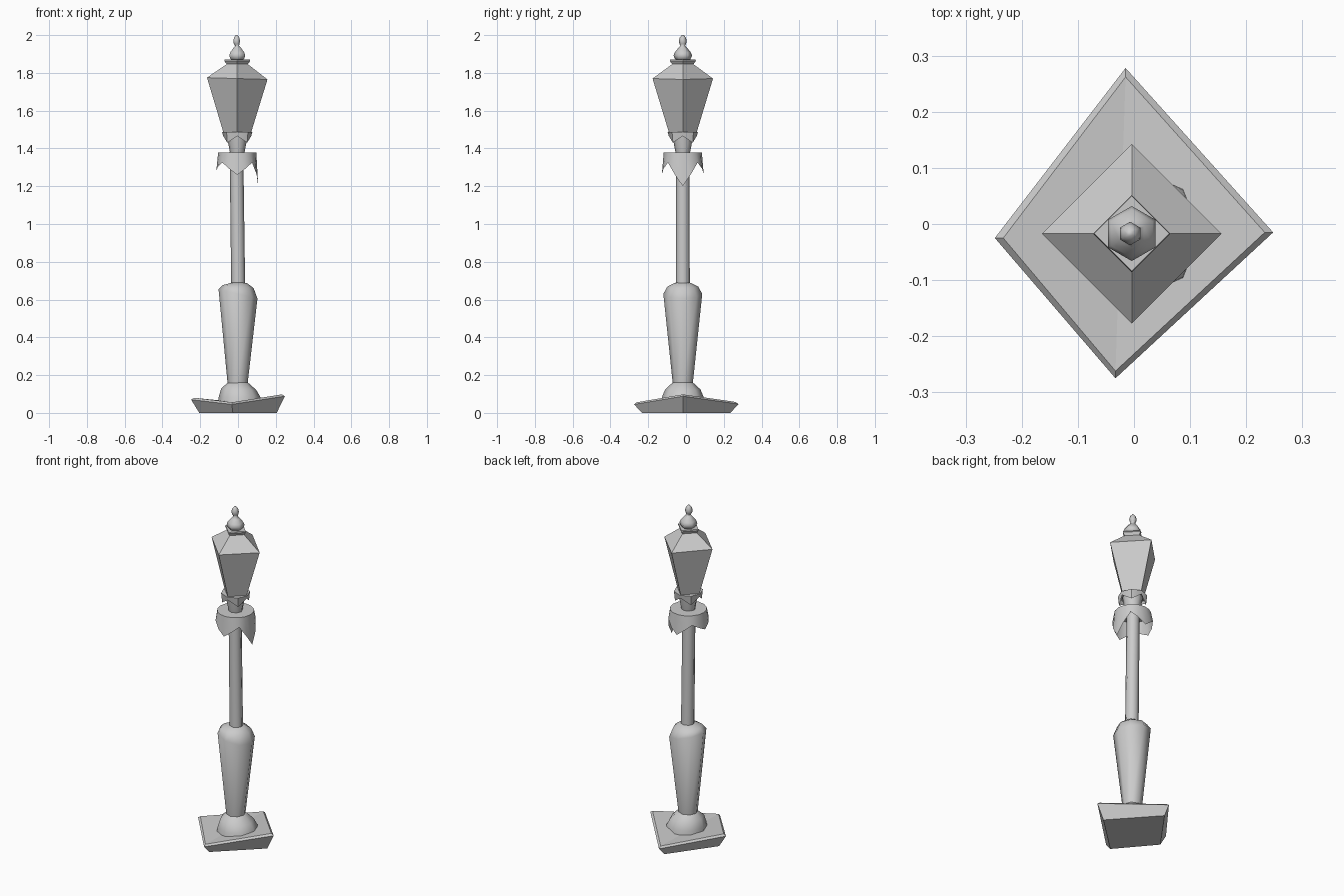
import bpy
from math import cos, sin, pi, radians

if "Cube" in bpy.data.objects:
    bpy.data.objects.remove(bpy.data.objects["Cube"])

CX, CY = -0.004, -0.017   # slightly off-centre axis of the post


def make(name, verts, faces, smooth=None):
    me = bpy.data.meshes.new(name)
    me.from_pydata(verts, [], faces)
    me.update()
    ob = bpy.data.objects.new(name, me)
    bpy.context.collection.objects.link(ob)
    bpy.ops.object.select_all(action='DESELECT')
    ob.select_set(True)
    bpy.context.view_layer.objects.active = ob
    bpy.ops.object.mode_set(mode='EDIT')
    bpy.ops.mesh.select_all(action='SELECT')
    bpy.ops.mesh.normals_make_consistent(inside=False)
    bpy.ops.object.mode_set(mode='OBJECT')
    if smooth:
        bpy.ops.object.shade_smooth_by_angle(angle=radians(smooth))
    return ob


def bridge(n, rings):
    return [(k * n + i, k * n + (i + 1) % n, (k + 1) * n + (i + 1) % n, (k + 1) * n + i)
            for k in range(rings - 1) for i in range(n)]


def lathe(name, n, rings, start=0.0, smooth=None, caps=True):
    """rings: (z, radius, x shift, z tilt per x)"""
    verts = []
    for z, r, dx, tilt in rings:
        for i in range(n):
            a = start + 2 * pi * i / n
            verts.append((CX + dx + r * cos(a), CY + r * sin(a), z + tilt * r * cos(a)))
    faces = bridge(n, len(rings))
    if caps:
        faces += [tuple(range(n))[::-1], tuple(range(len(verts) - n, len(verts)))]
    return make(name, verts, faces, smooth)


def crown(name, n, top_z, top_r, low_r, low_z):
    """Closed-top collar with a pointed lower edge; low_z(i) gives edge height."""
    verts = []
    for ring in range(2):
        for i in range(n):
            a = 2 * pi * i / n
            r = (top_r, low_r)[ring]
            verts.append((CX + r * cos(a), CY + r * sin(a), (top_z, low_z(i))[ring]))
    return make(name, verts, bridge(n, 2) + [tuple(range(n))], 40)


# Base slab: skewed diamond, flared upward, top folded along y
base = [(.205, -.015, 0), (-.02, .235, 0), (-.205, -.022, 0), (-.027, -.233, 0),
        (.248, -.015, .088), (-.015, .278, .047), (-.248, -.025, .070), (-.033, -.275, .045),
        (.233, -.015, .098), (-.015, .262, .058), (-.233, -.025, .080), (-.033, -.262, .056)]
make("base_slab", base, bridge(4, 3) + [(3, 2, 1, 0), (8, 9, 11), (9, 10, 11)])

# Foot dome and tapered lower shaft
lathe("foot_dome", 8, [(.05, .115, .013, 0), (.085, .11, .012, 0),
                       (.125, .093, .008, -.05), (.155, .06, .004, 0), (.165, .045, .002, 0)], smooth=50)
lathe("lower_shaft", 8, [(.14, .052, .002, 0), (.165, .054, .002, 0), (.63, .103, .004, -.24),
                         (.668, .082, .005, -.1), (.685, .05, .005, 0), (.69, .034, .004, 0)], smooth=50)
# Upper pole, leaning slightly
lathe("upper_pole", 8, [(.66, .037, .005, 0), (1.38, .036, -.004, 0)], smooth=50)


# Large collar: four points on the axes, the right one longest
def large_edge(i):
    tip = {0: 1.20, 4: 1.26, 8: 1.28, 12: 1.26}
    q = i // 4 * 4
    f = (i - q) / 2
    a, b = tip[q], tip[(q + 4) % 16]
    valley = 1.325
    return a + (valley - a) * f if f <= 1 else valley + (b - valley) * (f - 1)


crown("large_collar", 16, 1.378, .101, .111, large_edge)

# Neck and small collar with points on the diagonals
lathe("neck", 8, [(1.37, .037, 0, 0), (1.45, .052, 0, 0), (1.48, .055, 0, 0)], smooth=50)
crown("small_collar", 8, 1.486, .08, .074, lambda i: 1.43 if i % 2 else 1.466)

# Four-sided lantern, roof and cap
lathe("lantern", 4, [(1.48, .072, 0, 0), (1.77, .16, 0, -.03), (1.847, .055, 0, 0)])
lathe("roof_cap", 4, [(1.843, .054, 0, 0), (1.863, .069, 0, 0), (1.87, .067, 0, 0)])

# Finial
lathe("finial", 6, [(1.865, .034, 0, 0), (1.878, .044, 0, 0), (1.892, .049, 0, 0), (1.908, .043, 0, 0),
                    (1.93, .025, 0, 0), (1.943, .012, -.001, 0), (1.953, .017, -.003, 0),
                    (1.968, .021, -.003, 0), (1.988, .016, -.003, 0), (2.0, .005, -.003, 0)],
      start=pi / 2, smooth=65)
